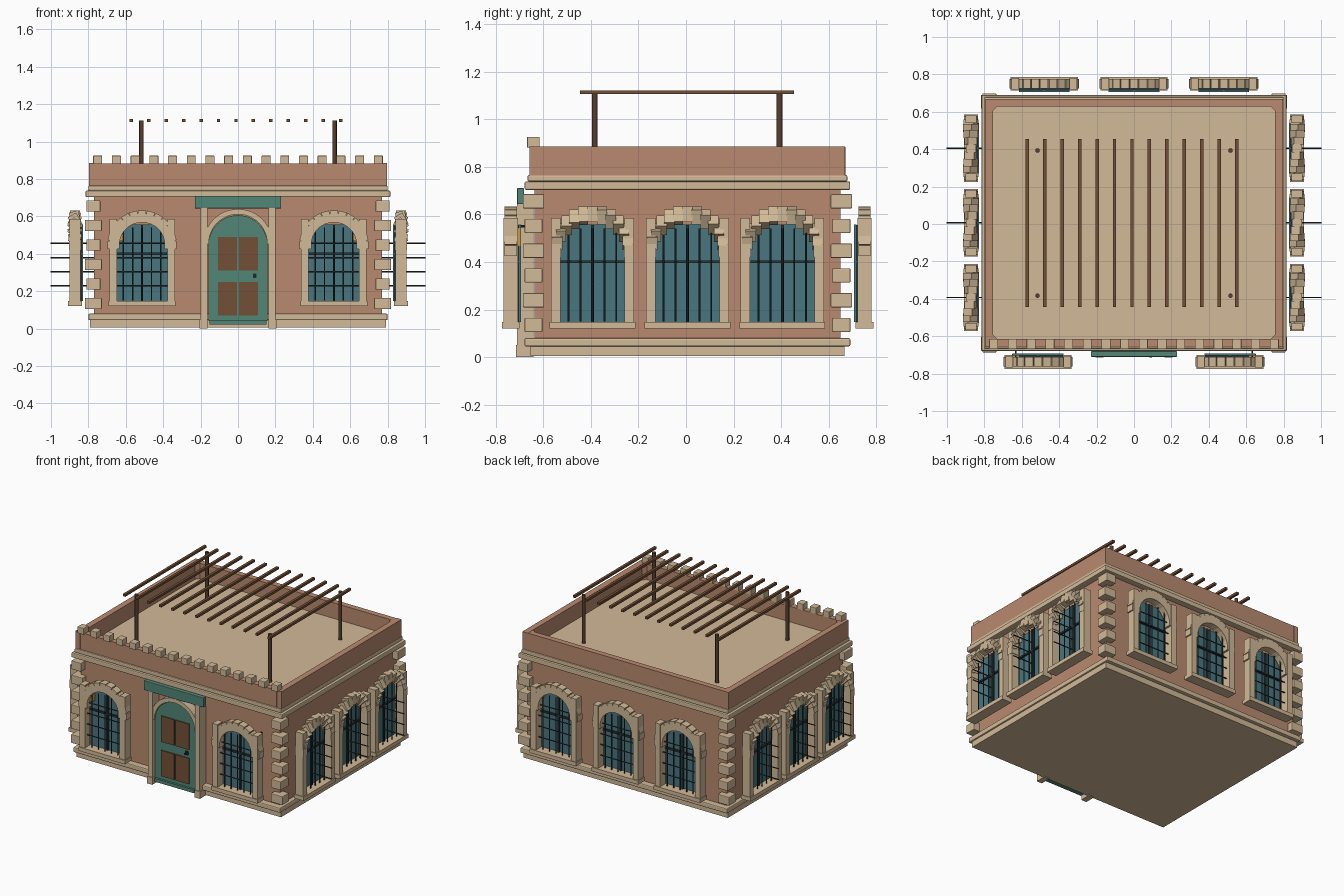
import bpy, bmesh
from math import pi, sin, cos, radians
from mathutils import Matrix, Vector

if "Cube" in bpy.data.objects:
    bpy.data.objects.remove(bpy.data.objects["Cube"])


def material(name, r, g, b):
    m = bpy.data.materials.new(name)
    m.diffuse_color = [((c / 255 + 0.055) / 1.055) ** 2.4 for c in (r, g, b)] + [1]
    m.use_nodes = True
    m.node_tree.nodes["Principled BSDF"].inputs["Base Color"].default_value = m.diffuse_color
    return m


BRICK = material("brick", 186, 138, 112)
STONE = material("stone", 210, 186, 152)
GREEN = material("door_green", 82, 134, 118)
GLASS = material("glass", 74, 118, 128)
WOOD = material("wood", 116, 80, 54)
DARK = material("dark_wood", 88, 62, 44)
IRON = material("iron", 42, 54, 56)
GOLD = material("gold", 205, 155, 70)


class Part:
    """Collects boxes and cylinders into one object."""

    def __init__(self, name, mat, bevel=0):
        self.name, self.mat, self.bevel = name, mat, bevel
        self.bm = bmesh.new()

    def box(self, x0, x1, y0, y1, z0, z1, M=Matrix()):
        c = Vector(((x0 + x1) / 2, (y0 + y1) / 2, (z0 + z1) / 2))
        S = Matrix.Diagonal((x1 - x0, y1 - y0, z1 - z0, 1))
        bmesh.ops.create_cube(self.bm, size=1, matrix=M @ Matrix.Translation(c) @ S)

    def cube(self, size, M):
        a, b, c = (s / 2 for s in size)
        self.box(-a, a, -b, b, -c, c, M)

    def rod(self, p, q, r, n=8, M=Matrix()):
        p, q = M @ Vector(p), M @ Vector(q)
        d = q - p
        R = d.to_track_quat('Z', 'Y').to_matrix().to_4x4()
        bmesh.ops.create_cone(self.bm, cap_ends=True, segments=n, radius1=r, radius2=r,
                              depth=d.length, matrix=Matrix.Translation((p + q) / 2) @ R)

    def done(self, smooth=False):
        me = bpy.data.meshes.new(self.name)
        self.bm.to_mesh(me)
        self.bm.free()
        me.materials.append(self.mat)
        ob = bpy.data.objects.new(self.name, me)
        bpy.context.collection.objects.link(ob)
        if self.bevel:
            mod = ob.modifiers.new("bevel", 'BEVEL')
            mod.width, mod.segments = self.bevel, 2
        if smooth:
            bpy.context.view_layer.objects.active = ob
            ob.select_set(True)
            bpy.ops.object.shade_smooth_by_angle(angle=radians(35))
            ob.select_set(False)


Y = 0.006  # slight offset of the body toward the back


def slab(name, mat, hx, hy, z0, z1, bevel=0):
    p = Part(name, mat, bevel)
    p.box(-hx, hx, Y - hy, Y + hy, z0, z1)
    p.done()


# body, base and cornice
slab("walls", BRICK, 0.77, 0.643, 0.01, 0.765)
slab("base", STONE, 0.79, 0.66, 0.005, 0.045)
slab("base_band", STONE, 0.80, 0.685, 0.045, 0.08, 0.007)
slab("cornice_lower", STONE, 0.815, 0.684, 0.703, 0.738, 0.006)
slab("cornice_upper", STONE, 0.80, 0.672, 0.738, 0.765, 0.006)
slab("roof", STONE, 0.76, 0.63, 0.76, 0.775)

# parapet walls
p = Part("parapet", BRICK)
for s in (-1, 1):
    p.box(s * 0.776 - 0.021, s * 0.776 + 0.021, Y - 0.663, Y + 0.663, 0.762, 0.885)
    p.box(-0.757, 0.757, Y + s * 0.641 - 0.02, Y + s * 0.641 + 0.02, 0.762, 0.884)
    for t in (-1, 1):
        p.cube((0.05, 0.05, 0.12), Matrix.Translation((s * 0.76, Y + t * 0.628, 0.823))
               @ Matrix.Rotation(pi / 4, 4, 'Z'))
p.done()

# merlons along the front
p = Part("merlons", STONE, 0.003)
for i in range(16):
    x = -0.75 + 0.1 * i
    p.box(x - 0.024, x + 0.024, -0.668, -0.615, 0.88, 0.925)
p.done()

# corner quoins
p = Part("quoins", STONE, 0.004)
for sx in (-1, 1):
    for sy in (-1, 1):
        for i in range(6):
            w, d = ((0.09, 0.075), (0.075, 0.09))[i % 2]
            p.cube((w, d, 0.06), Matrix.Translation((sx * 0.773, Y + sy * 0.647, 0.135 + 0.104 * i)))
p.done()

# windows: local frame has x along the wall, -y outward
frames = Part("window_frames", STONE)
arches = Part("window_arch_blocks", STONE)
glass = Part("window_glass", GLASS)
mullions = Part("window_mullions", IRON)
bars = Part("window_bars", IRON)


def window(x, y, turn):
    M = Matrix.Translation((x, y, 0)) @ Matrix.Rotation(turn, 4, 'Z')
    side = abs(sin(turn)) > 0.5
    for s in (-1, 1):
        frames.box(s * 0.155 - 0.02, s * 0.155 + 0.02, -0.03, 0.03, 0.14, 0.585, M)
    frames.box(-0.18, 0.18, -0.037, 0.037, 0.12, 0.147, M)
    glass.box(-0.136, 0.136, 0.034, 0.044, 0.147, 0.558, M)
    mullions.box(-0.006, 0.006, 0.022, 0.036, 0.147, 0.555, M)
    mullions.box(-0.134, 0.134, 0.022, 0.036, 0.395, 0.407, M)
    # arch blocks; on the side walls they are twisted about the other axis
    for i in range(13):
        a = -pi / 2 + pi * i / 12
        T = Matrix.Translation((x, y, 0)) @ Matrix.Rotation(turn, 4, 'Z') \
            @ Matrix.Translation((0.153 * sin(a), 0, 0.447 + 0.153 * cos(a)))
        R = Matrix.Rotation(a, 4, 'X' if side else 'Y')
        arches.cube((0.043, 0.052, 0.064), T @ R)
    for i in range(5):
        u = -0.1 + 0.05 * i
        bars.rod((u, 0, 0.15), (u, 0, 0.54), 0.004, 6, M)
    for z in (0.23, 0.305, 0.38, 0.457):
        e = Vector((0, 0.13, 0)) if side else Vector((0.135, 0, 0))
        c = Vector((0, 0, z))
        bars.rod(c - e, c + e, 0.004, 6, M)


for x in (-0.513, 0.513):
    window(x, -0.737, 0)
for x in (-0.48, 0, 0.48):
    window(x, 0.75, pi)
for y in (-0.393, 0.006, 0.405):
    window(0.872, y, pi / 2)
    window(-0.872, y, -pi / 2)
for p in (frames, arches, glass, mullions, bars):
    p.done()

# door with arched top
p = Part("door", GREEN)
p.box(-0.157, 0.157, -0.69, -0.64, 0.04, 0.45)
p.rod((0, -0.69, 0.45), (0, -0.64, 0.45), 0.157, 40)
p.done()
p = Part("door_step", GREEN)
p.box(-0.152, 0.152, -0.705, -0.65, 0.022, 0.045)
p.done()
p = Part("door_panels", WOOD)
for s in (-1, 1):
    for z in (0.07, 0.31):
        p.box(s * 0.057 - 0.051, s * 0.057 + 0.051, -0.698, -0.68, z, z + 0.18)
p.done()
p = Part("door_handle", IRON)
p.box(0.079, 0.1, -0.698, -0.685, 0.27, 0.295)
p.rod((0.09, -0.715, 0.283), (0.09, -0.69, 0.283), 0.007)
p.done()

# door surround: posts, arch ring and blank fascia board
p = Part("door_posts", STONE)
for s in (-1, 1):
    p.box(s * 0.182 - 0.018, s * 0.182 + 0.018, -0.71, -0.64, 0, 0.645)
    p.box(s * 0.184 - 0.021, s * 0.184 + 0.021, -0.714, -0.64, 0, 0.05)
p.done()
p = Part("door_arch", STONE)
N = 24
for i in range(N):
    a = -pi / 2 + pi * (i + 0.5) / N
    p.cube((0.025, 0.06, 0.028), Matrix.Translation((0.17 * sin(a), -0.672, 0.455 + 0.17 * cos(a)))
           @ Matrix.Rotation(a, 4, 'Y'))
p.done()
p = Part("fascia_board", GREEN, 0.003)
p.box(-0.23, 0.23, -0.71, -0.68, 0.643, 0.71)
p.done()

# wall lanterns
lamp, bracket = Part("lanterns", GOLD), Part("lantern_brackets", IRON)
for s in (-1, 1):
    lamp.box(s * 0.632 - 0.02, s * 0.632 + 0.02, -0.735, -0.695, 0.468, 0.543)
    bracket.rod((s * 0.632, -0.63, 0.55), (s * 0.632, -0.715, 0.55), 0.005)
lamp.done()
bracket.done()

# roof pergola
p = Part("pergola_posts", DARK)
for x in (-0.516, 0.516):
    for y in (-0.383, 0.393):
        p.rod((x, y, 0.77), (x, y, 1.112), 0.012, 12)
p.done(smooth=True)
p = Part("pergola_slats", WOOD)
for i in range(13):
    x = -0.57 + 0.0932 * i
    p.box(x - 0.009, x + 0.009, -0.445, 0.454, 1.105, 1.121)
p.done()
